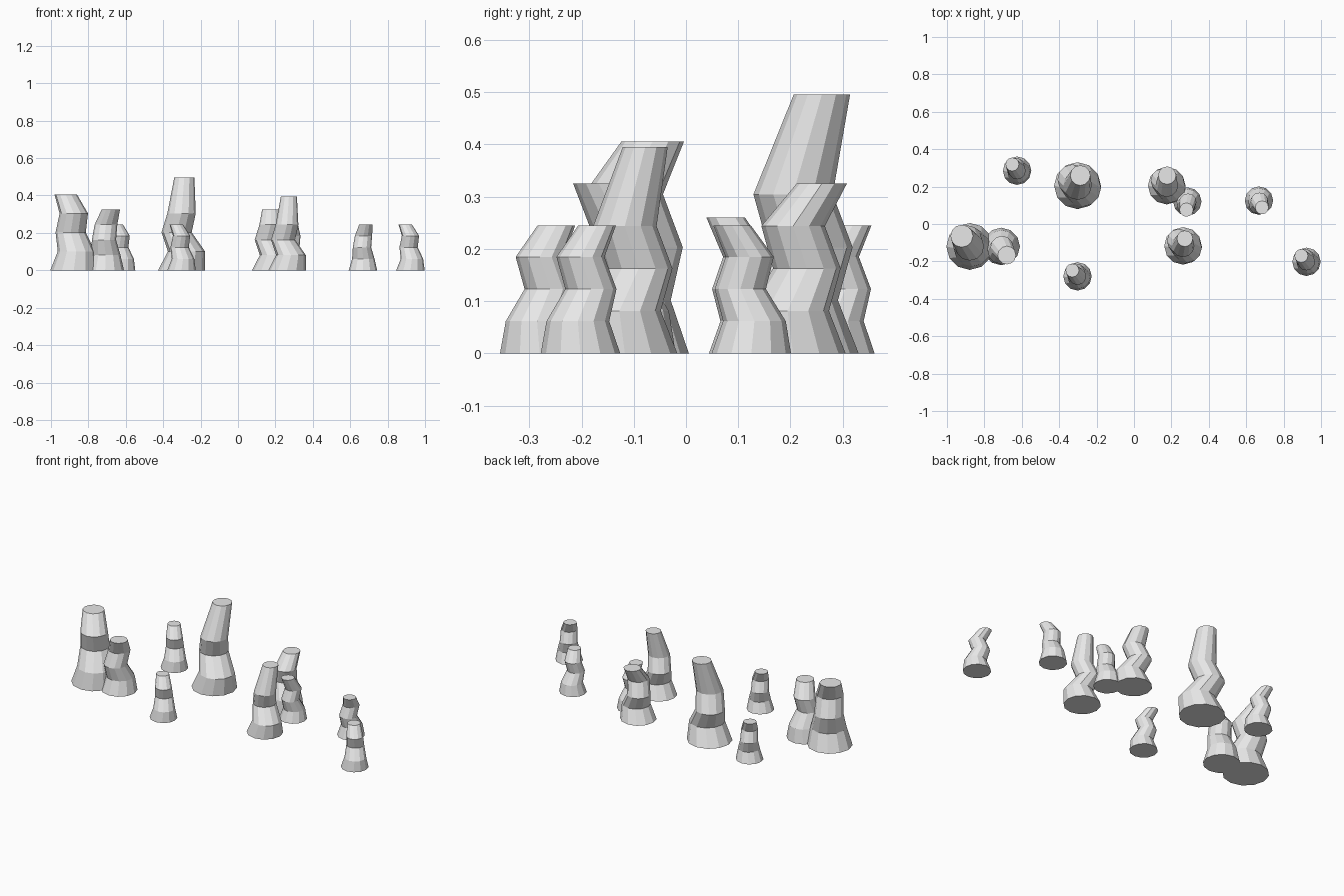
import bpy, bmesh, math

if "Cube" in bpy.data.objects:
    bpy.data.objects.remove(bpy.data.objects["Cube"])

SIDES = 12
RADII = (0.076, 0.060, 0.049, 0.046)   # unit-size ring radii below the tip

mat = bpy.data.materials.new("stone_grey")
mat.diffuse_color = (0.8, 0.8, 0.8, 1)
mat.use_nodes = True
mat.node_tree.nodes["Principled BSDF"].inputs["Base Color"].default_value = mat.diffuse_color

# Sideways drift of the three middle rings for each bend style
BENDS = {
    "back_left": ((0.008, -0.005), (-0.010, 0.020), (0, 0)),
    "back": ((0.016, -0.008), (-0.016, 0.020), (0, 0)),
    "front": ((0.002, 0.006), (-0.005, -0.021), (0.003, -0.003)),
}

# x, y, size, bend, tip offset, tip height, tip radius
COLUMNS = [
    (-0.878, -0.120, 1.65, "back_left", (-0.043, 0.056), 0.405, 0.060),
    (-0.710, -0.120, 1.32, "front", (0.030, -0.047), 0.325, 0.049),
    (-0.625, 0.285, 1.00, "back_left", (-0.026, 0.034), 0.245, 0.036),
    (-0.302, 0.205, 1.65, "back", (0.015, 0.055), 0.495, 0.054),
    (-0.302, -0.280, 1.00, "back_left", (-0.028, 0.032), 0.245, 0.036),
    (0.175, 0.205, 1.32, "back", (0.002, 0.055), 0.325, 0.048),
    (0.285, 0.120, 1.00, "front", (-0.005, -0.044), 0.260, 0.037),
    (0.262, -0.117, 1.32, "back", (0.010, 0.039), 0.395, 0.043),
    (0.668, 0.125, 1.00, "front", (0.016, -0.037), 0.245, 0.036),
    (0.922, -0.202, 1.00, "back_left", (-0.028, 0.032), 0.245, 0.036),
]


def crooked_column(name, x, y, size, bend, tip, height, tip_radius):
    """Stack of tapering rings, capped at both ends."""
    step = 0.0615 * size
    rings = [(0, 0, 0, RADII[0] * size)]
    for i, (dx, dy) in enumerate(BENDS[bend], 1):
        rings.append((dx * size, dy * size, step * i, RADII[i] * size))
    rings.append((tip[0], tip[1], height, tip_radius))

    bm = bmesh.new()
    loops = []
    for cx, cy, z, r in rings:
        loops.append([bm.verts.new((cx + r * math.cos(a), cy + r * math.sin(a), z))
                      for a in (math.tau * k / SIDES for k in range(SIDES))])
    for low, high in zip(loops, loops[1:]):
        for k in range(SIDES):
            n = (k + 1) % SIDES
            bm.faces.new((low[k], low[n], high[n], high[k]))
    bm.faces.new(loops[0][::-1])
    bm.faces.new(loops[-1])
    mesh = bpy.data.meshes.new(name)
    bm.to_mesh(mesh)
    bm.free()
    mesh.materials.append(mat)
    obj = bpy.data.objects.new(name, mesh)
    obj.location = (x, y, 0)
    bpy.context.collection.objects.link(obj)


for n, column in enumerate(COLUMNS, 1):
    crooked_column(f"rock_column_{n}", *column)
